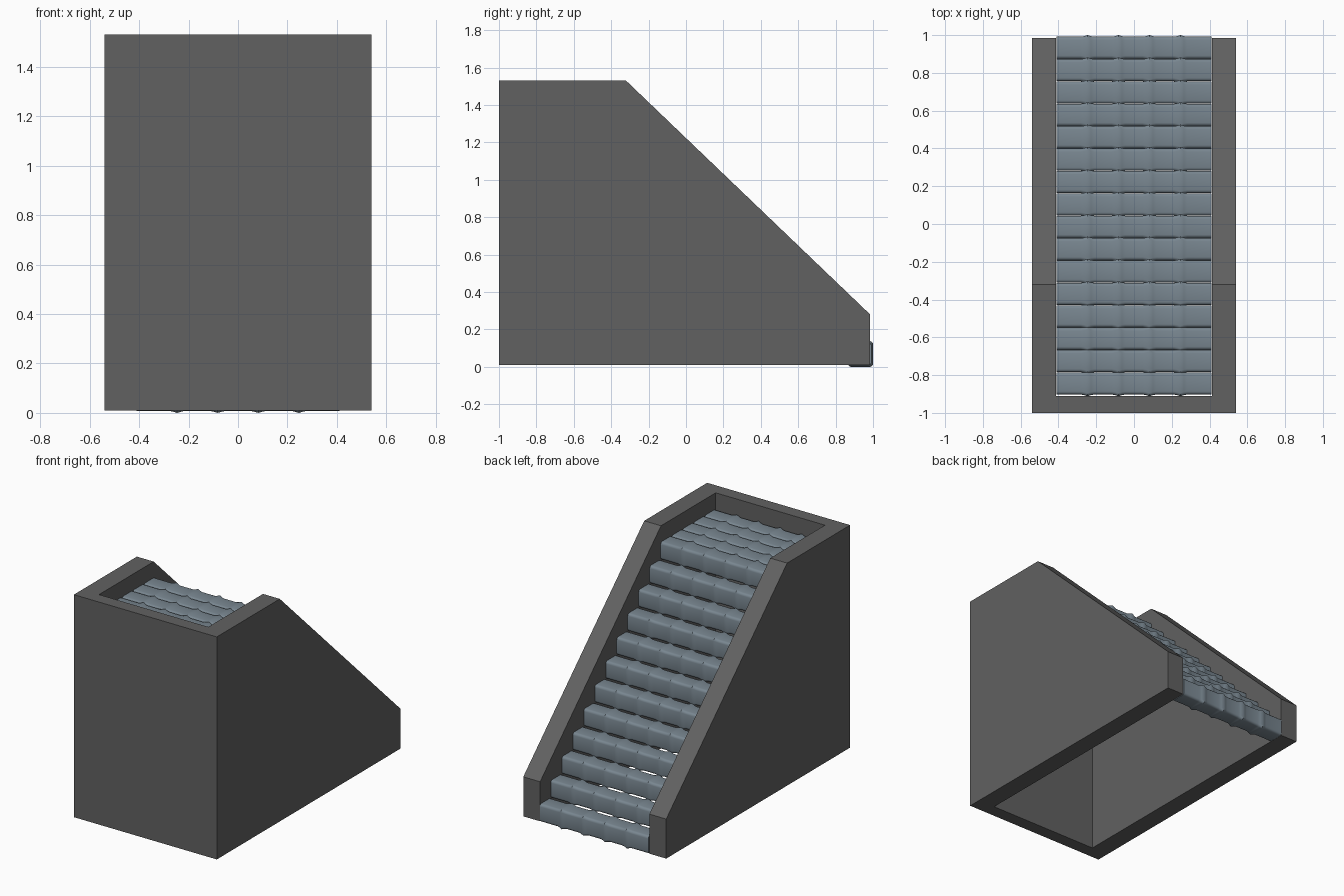
import bpy, bmesh
from math import cos, sin, pi

if "Cube" in bpy.data.objects:
    bpy.data.objects.remove(bpy.data.objects["Cube"])

STEPS, ROWS = 12, 16            # rising steps, total rows incl. landing
RUN, RISE = 0.1185, 0.1175
WIDTH, BRICKS = 0.82, 5


def material(name, rgb):
    m = bpy.data.materials.new(name)
    m.diffuse_color = (*rgb, 1)
    m.use_nodes = True
    m.node_tree.nodes["Principled BSDF"].inputs["Base Color"].default_value = m.diffuse_color
    return m


def finish(bm, name, mat=None):
    bmesh.ops.recalc_face_normals(bm, faces=bm.faces)
    me = bpy.data.meshes.new(name)
    bm.to_mesh(me)
    bm.free()
    if mat:
        me.materials.append(mat)
    ob = bpy.data.objects.new(name, me)
    bpy.context.collection.objects.link(ob)
    return ob


wall_mat = material("dark_wall", (0.12, 0.12, 0.12))
stone_mat = material("blue_stone", (0.19, 0.24, 0.28))

# Surrounding wall: side profile extruded across the full width
profile = [(-1, 0.01), (0.985, 0.01), (0.985, 0.28), (-0.32, 1.53), (-1, 1.53)]
bm = bmesh.new()
face = bm.faces.new([bm.verts.new((-0.54, y, z)) for y, z in profile])
ext = bmesh.ops.extrude_face_region(bm, geom=[face])
bmesh.ops.translate(bm, vec=(1.08, 0, 0),
                    verts=[g for g in ext["geom"] if isinstance(g, bmesh.types.BMVert)])
wall = finish(bm, "stair_wall", wall_mat)

# Cutter hollows the inside, leaving two sides and the end wall
bm = bmesh.new()
bmesh.ops.create_cube(bm, size=1)
bmesh.ops.scale(bm, vec=(0.826, 2.91, 4), verts=bm.verts)
bmesh.ops.translate(bm, vec=(0, -0.91 + 2.91 / 2, 1), verts=bm.verts)
cutter = finish(bm, "wall_cutter", wall_mat)
mod = wall.modifiers.new("hollow", 'BOOLEAN')
mod.operation, mod.solver, mod.object = 'DIFFERENCE', 'EXACT', cutter
bpy.context.view_layer.objects.active = wall
wall.select_set(True)
bpy.ops.object.modifier_apply(modifier="hollow")
bpy.data.objects.remove(cutter)
wall.select_set(False)


# Stone row: rounded square section swept along x, swelling at the brick joints
def section(half_y, half_z, r=0.017, seg=3):
    pts = []
    for q, (sy, sz) in enumerate([(1, 1), (-1, 1), (-1, -1), (1, -1)]):
        for i in range(seg + 1):
            a = (q + i / seg) * pi / 2
            pts.append((sy * (half_y - r) + r * cos(a), sz * (half_z - r) + r * sin(a)))
    return pts


bm = bmesh.new()
brick = WIDTH / BRICKS
stations = [(-WIDTH / 2, 0.0)]
for j in range(1, BRICKS):
    x = -WIDTH / 2 + j * brick
    stations += [(x - 0.035, 0), (x - 0.018, 0.003), (x, 0.0085),
                 (x + 0.018, 0.003), (x + 0.035, 0)]
stations.append((WIDTH / 2, 0.0))
rings = [[bm.verts.new((x, y, z)) for y, z in section(0.0585 + b, 0.0605 + b)]
         for x, b in stations]
for a, b in zip(rings, rings[1:]):
    for i in range(len(a)):
        k = (i + 1) % len(a)
        bm.faces.new((a[i], a[k], b[k], b[i]))
bm.faces.new(rings[0])
bm.faces.new(rings[-1])
first = finish(bm, "step_1", stone_mat)
bpy.context.view_layer.objects.active = first
first.select_set(True)
bpy.ops.object.shade_smooth_by_angle(angle=0.6)

# Repeat the row: climbing steps, then a level landing
for k in range(ROWS):
    ob = first if k == 0 else first.copy()
    if k:
        bpy.context.collection.objects.link(ob)
        ob.name = f"step_{k + 1}" if k < STEPS else f"landing_row_{k - STEPS + 1}"
    ob.location = (0, 0.933 - RUN * k, 0.069 + RISE * min(k, STEPS - 1))
